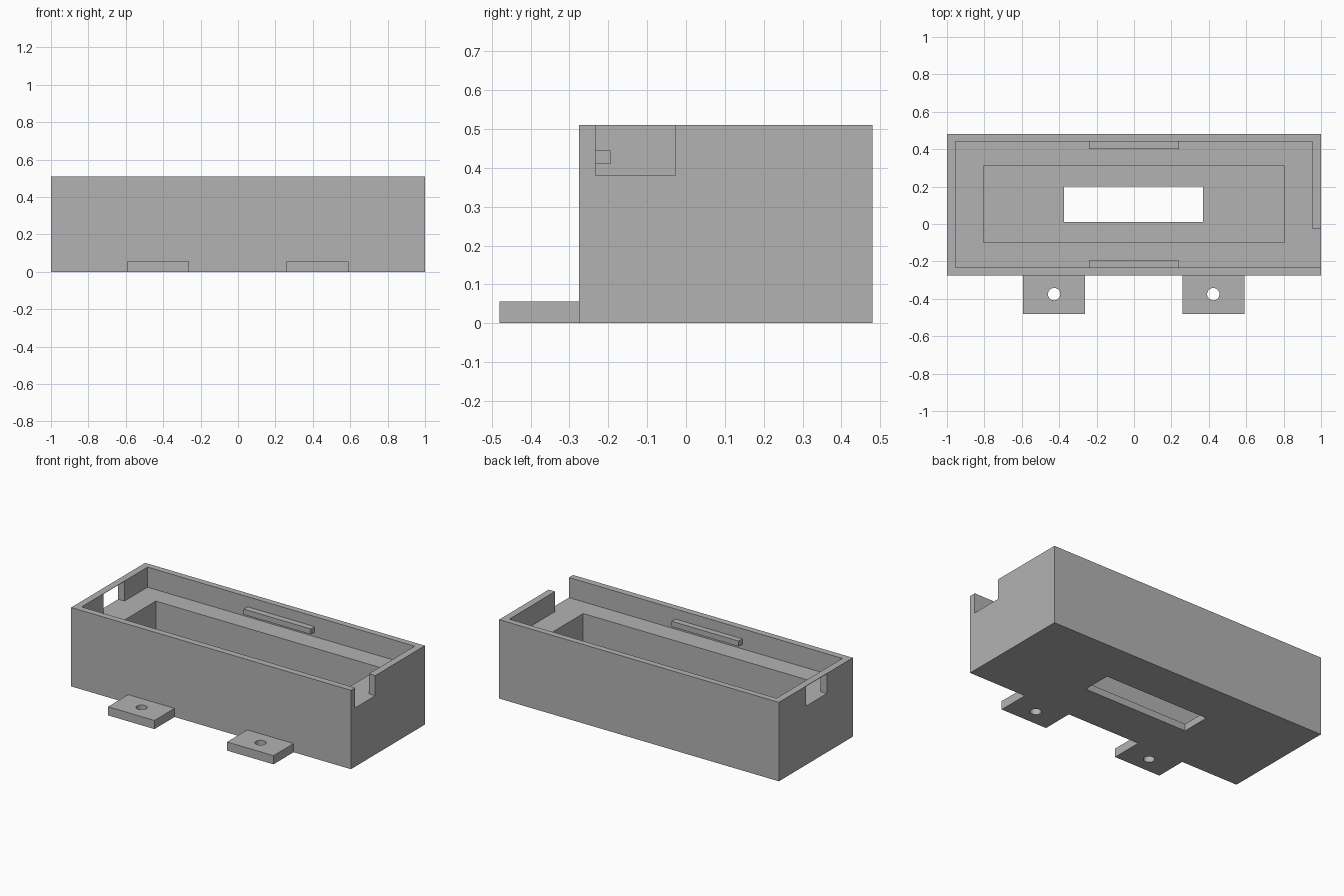
import bpy

cube = bpy.data.objects.get("Cube")
if cube:
    bpy.data.objects.remove(cube, do_unlink=True)

grey = bpy.data.materials.new("plain grey")
grey.use_nodes = True
COLOUR = (0.45, 0.45, 0.45, 1)
grey.diffuse_color = COLOUR
grey.node_tree.nodes["Principled BSDF"].inputs["Base Color"].default_value = COLOUR


def box(name, x, y, z):
    """Box spanning the given (low, high) ranges."""
    spans = (x, y, z)
    bpy.ops.mesh.primitive_cube_add(size=1, location=[sum(s) / 2 for s in spans])
    ob = bpy.context.object
    ob.name = name
    ob.scale = [s[1] - s[0] for s in spans]
    bpy.ops.object.transform_apply(location=False, rotation=False, scale=True)
    ob.data.materials.append(grey)
    return ob


def cut(target, cutter):
    """Subtract the cutter from the target, then discard it."""
    cutter.hide_render = True
    mod = target.modifiers.new("cut", "BOOLEAN")
    mod.operation = "DIFFERENCE"
    mod.solver = "EXACT"
    mod.object = cutter
    bpy.context.view_layer.objects.active = target
    bpy.ops.object.modifier_apply(modifier=mod.name)
    bpy.data.objects.remove(cutter, do_unlink=True)


# Main dimensions
TOP, LEDGE, FLOOR = 0.51, 0.38, 0.045
FRONT, BACK = -0.275, 0.48
IN_X, IN_FRONT, IN_BACK = 0.955, -0.233, 0.44
OVER = TOP + 0.1

# Open case: lid recess, stepped pocket and floor slot
case = box("case", (-1, 1), (FRONT, BACK), (0, TOP))
cut(case, box("lid_recess", (-IN_X, IN_X), (IN_FRONT, IN_BACK), (LEDGE, OVER)))
cut(case, box("pocket", (-0.805, 0.805), (-0.1, 0.31), (FLOOR, OVER)))
cut(case, box("floor_slot", (-0.375, 0.37), (0.01, 0.2), (-0.1, 0.2)))

# Open notch in the left end, window under a thin rim in the right end
cut(case, box("end_notch", (0.9, 1.1), (IN_FRONT, -0.027), (LEDGE, OVER)))
cut(case, box("end_window", (-1.1, -0.9), (-0.01, 0.205), (LEDGE, TOP - 0.003)))

# Snap ridges on the inside of the long walls
box("front_ridge", (-0.24, 0.24), (IN_FRONT - 0.01, -0.195), (0.41, 0.445))
box("back_ridge", (-0.24, 0.24), (0.4, IN_BACK + 0.01), (0.41, 0.445))

# Mounting tabs with screw holes
for side, cx in (("right", -0.427), ("left", 0.424)):
    tab = box(side + "_tab", (cx - 0.166, cx + 0.166), (-0.48, FRONT), (0, 0.056))
    bpy.ops.mesh.primitive_cylinder_add(vertices=32, radius=0.033, depth=0.3,
                                        location=(cx, -0.375, 0))
    hole = bpy.context.object
    hole.data.materials.append(grey)
    cut(tab, hole)
    bpy.ops.object.select_all(action="DESELECT")
    tab.select_set(True)
    bpy.context.view_layer.objects.active = tab
    bpy.ops.object.shade_smooth_by_angle()
